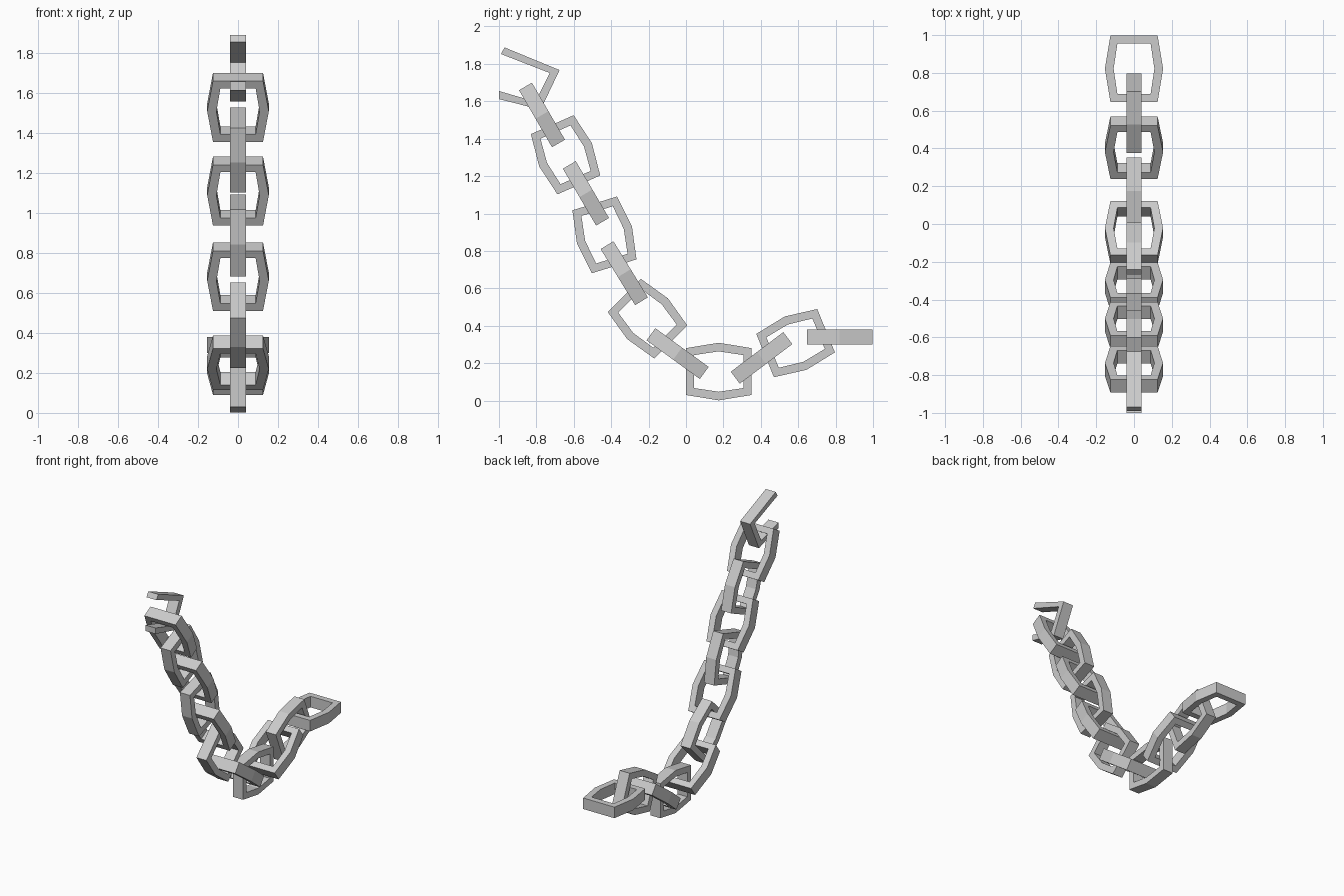
import bpy, bmesh, math
from mathutils import Vector

if "Cube" in bpy.data.objects:
    bpy.data.objects.remove(bpy.data.objects["Cube"])

DEPTH = 0.08
# Closed link profile: (along length, across width)
OUTER = [(-.176, -.125), (0, -.154), (.176, -.125), (.176, .125), (0, .154), (-.176, .125)]
INNER = [(-.133, -.088), (0, -.108), (.133, -.088), (.133, .088), (0, .108), (-.133, .088)]


def make_link(name, outer, inner, origin, u, v, closed=True):
    """Flat band between two outlines, extruded by DEPTH across its plane."""
    bm = bmesh.new()
    n = u.cross(v).normalized() * DEPTH / 2
    rings = [[bm.verts.new(origin + u * a + v * b + n * s) for a, b in pts]
             for pts, s in ((outer, 1), (inner, 1), (inner, -1), (outer, -1))]
    count = len(outer)
    for i in range(count if closed else count - 1):
        j = (i + 1) % count
        for k in range(4):
            p, q = rings[k], rings[(k + 1) % 4]
            bm.faces.new((p[i], p[j], q[j], q[i]))
    if not closed:
        for i in (0, -1):
            bm.faces.new([r[i] for r in rings])
    bmesh.ops.recalc_face_normals(bm, faces=bm.faces)
    mesh = bpy.data.meshes.new(name)
    bm.to_mesh(mesh)
    bm.free()
    obj = bpy.data.objects.new(name, mesh)
    bpy.context.collection.objects.link(obj)


# Links as (y, z, angle), from the low end up to the high end
LINKS = [(.822, .34, 0), (.586, .307, 22.2), (.404, .228, 37), (.175, .155, 0),
         (-.045, .251, -36), (-.206, .438, -45), (-.33, .681, -58.4),
         (-.436, .886, -72.8), (-.535, 1.108, -59.7), (-.644, 1.314, -66.2),
         (-.77, 1.527, -59.9)]
for i, (y, z, deg) in enumerate(LINKS):
    a = math.radians(deg)
    u = Vector((0, math.cos(a), math.sin(a)))
    # Alternate links turn a quarter about the chain direction
    v = Vector((1, 0, 0)) if i % 2 == 0 else Vector((0, -math.sin(a), math.cos(a)))
    make_link(f"chain_link_{i + 1}", OUTER, INNER, Vector((0, y, z)), u, v)

# Broken open link at the top, given directly in (y, z)
make_link("open_end_link",
          [(-.97, 1.888), (-.676, 1.767), (-.777, 1.555), (-1.0, 1.612)],
          [(-.99, 1.853), (-.728, 1.751), (-.805, 1.598), (-1.0, 1.655)],
          Vector((0, 0, 0)), Vector((0, 1, 0)), Vector((0, 0, 1)), closed=False)
